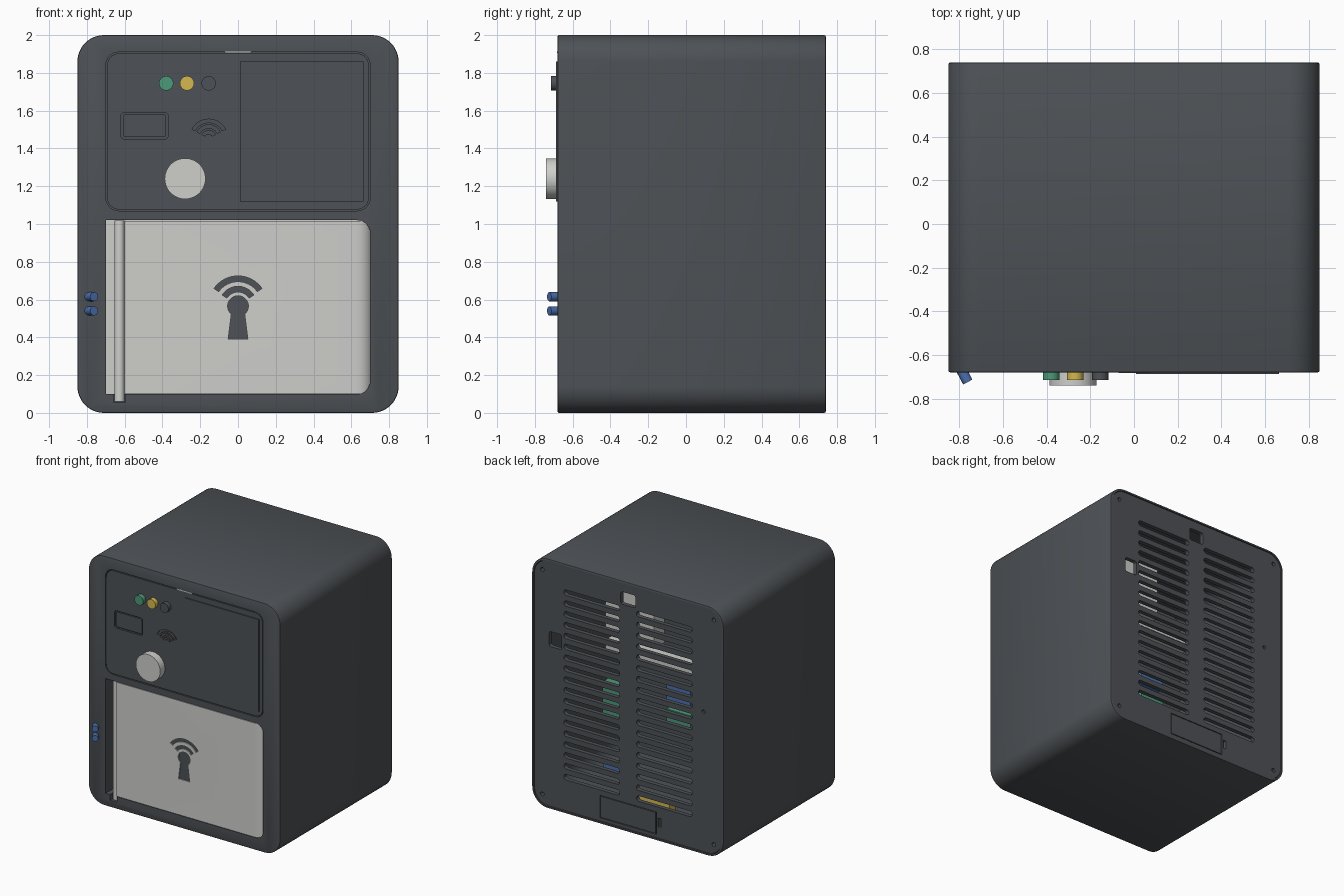
import bpy, bmesh
from math import sin, cos, pi, radians
from mathutils import Matrix

cube = bpy.data.objects.get("Cube")
if cube:
    bpy.data.objects.remove(cube, do_unlink=True)


def material(name, rgb):
    m = bpy.data.materials.new(name)
    m.use_nodes = True
    m.diffuse_color = (*rgb, 1)
    m.node_tree.nodes["Principled BSDF"].inputs["Base Color"].default_value = (*rgb, 1)
    return m


DARK = material("charcoal", (0.075, 0.083, 0.092))
LIGHT = material("pale grey", (0.62, 0.62, 0.6))
GREEN = material("green", (0.075, 0.32, 0.19))
YELLOW = material("yellow", (0.66, 0.48, 0.08))
BLUE = material("blue", (0.07, 0.16, 0.43))


# ---- outlines in the x-z plane ----
def arc(cx, cz, r, a0, a1, n=8):
    angles = [radians(a0 + (a1 - a0) * i / n) for i in range(n + 1)]
    return [(cx + r * cos(a), cz + r * sin(a)) for a in angles]


def rect(x0, x1, z0, z1):
    return [(x0, z0), (x1, z0), (x1, z1), (x0, z1)]


def rounded(x0, x1, z0, z1, r, n=8):
    return (arc(x1 - r, z0 + r, r, -90, 0, n) + arc(x1 - r, z1 - r, r, 0, 90, n)
            + arc(x0 + r, z1 - r, r, 90, 180, n) + arc(x0 + r, z0 + r, r, 180, 270, n))


def circle(cx, cz, r, n=32):
    return arc(cx, cz, r, 0, 360, n)[:-1]


def band(cx, cz, r0, r1, spread):
    return arc(cx, cz, r1, 90 - spread, 90 + spread, 16) + arc(cx, cz, r0, 90 + spread, 90 - spread, 16)


# ---- solids ----
def prism(name, outlines, y0, y1, mat=DARK, upright=False):
    """Extrude outlines along y, or along z when upright (outlines are then x-y)."""
    bm = bmesh.new()
    for pts in outlines:
        if upright:
            rings = [[bm.verts.new((p, q, h)) for p, q in pts] for h in (y0, y1)]
        else:
            rings = [[bm.verts.new((p, h, q)) for p, q in pts] for h in (y0, y1)]
        a, b = rings
        bm.faces.new(a)
        bm.faces.new(b[::-1])
        for i in range(len(a)):
            j = (i + 1) % len(a)
            bm.faces.new((a[j], a[i], b[i], b[j]))
    bmesh.ops.recalc_face_normals(bm, faces=bm.faces)
    me = bpy.data.meshes.new(name)
    bm.to_mesh(me)
    bm.free()
    me.materials.append(mat)
    ob = bpy.data.objects.new(name, me)
    bpy.context.collection.objects.link(ob)
    return ob


def apply_modifiers(ob):
    dg = bpy.context.evaluated_depsgraph_get()
    me = bpy.data.meshes.new_from_object(ob.evaluated_get(dg))
    ob.modifiers.clear()
    ob.data = me


def soften(ob, width):
    mod = ob.modifiers.new("edge", "BEVEL")
    mod.width, mod.segments = width, 2
    mod.limit_method, mod.angle_limit = "ANGLE", radians(50)
    apply_modifiers(ob)


def cut(ob, outlines, y0, y1):
    cutter = prism("cutter", outlines, y0, y1, ob.data.materials[0])
    cutter.hide_render = True
    mod = ob.modifiers.new("cut", "BOOLEAN")
    mod.operation, mod.solver, mod.object = "DIFFERENCE", "EXACT", cutter
    apply_modifiers(ob)
    bpy.data.objects.remove(cutter, do_unlink=True)


FRONT, BACK = -0.68, 0.74

# Case: hollow rounded box, open at the back
case = prism("case", [rounded(-0.85, 0.85, 0, 2, 0.14, 12)], FRONT, BACK)
soften(case, 0.008)
cut(case, [rounded(-0.833, 0.833, 0.017, 1.983, 0.123, 12)], -0.45, 0.8)
cut(case, [rounded(-0.7, 0.7, 1.07, 1.91, 0.07)], -0.8, -0.65)
door_hole = ([(-0.7, 1.02), (-0.7, 0.1)] + arc(0.63, 0.17, 0.07, -90, 0)
             + arc(0.63, 0.95, 0.07, 0, 90))
cut(case, [door_hole], -0.8, -0.55)
cut(case, [rect(-0.66, -0.596, 0.055, 0.2)], -0.8, -0.59)

# Control panel with display recess and engraved wave symbol
panel = prism("control_panel", [rounded(-0.693, 0.693, 1.077, 1.903, 0.064)], FRONT, -0.64)
waves = [band(-0.155, 1.455, r - 0.018, r, 62) for r in (0.1, 0.07, 0.04)]
cut(panel, [rounded(-0.62, -0.37, 1.45, 1.59, 0.018, 4)] + waves, -0.8, -0.665)
prism("display", [rounded(-0.61, -0.38, 1.46, 1.58, 0.012, 4)], -0.676, -0.66)
prism("raised_cover", [rect(0.01, 0.665, 1.12, 1.86)], -0.688, -0.67)
prism("top_latch", [rect(-0.07, 0.07, 1.904, 1.912)], -0.682, -0.65, LIGHT)

# Indicator buttons and knob
for name, x, mat in (("green", -0.38, GREEN), ("yellow", -0.27, YELLOW), ("dark", -0.155, DARK)):
    prism(name + "_indicator", [circle(x, 1.745, 0.038)], -0.715, -0.66, mat)
prism("knob", [circle(-0.28, 1.24, 0.108, 48)], BACK * -1, -0.66, LIGHT)

# Tilted blue sensor pairs beside the door
for z in (0.54, 0.615):
    lamp = prism("blue_sensor", [circle(0, 0, 0.024, 20)], -0.05, 0.03, BLUE)
    lamp.data.transform(Matrix.Translation((-0.785, FRONT, z)) @ Matrix.Rotation(radians(28), 4, "Z"))

# Door with curved finger grip, hinge pin and pocket floor
door_plan = ([(-0.6, -0.57), (-0.6, FRONT), (0.62, FRONT)]
             + [(0.62 + 0.09 * sin(a), FRONT + 0.07 * (1 - cos(a)))
                for a in [radians(18 + 12 * i) for i in range(5)]]
             + [(0.705, -0.57)])
door = prism("door", [door_plan], 0.103, 1.017, LIGHT, upright=True)
keyhole = arc(0, 0.565, 0.055, -50, 230, 24) + [(-0.052, 0.39), (0.052, 0.39)]
symbol = [keyhole, band(0, 0.57, 0.07, 0.1, 57), band(0, 0.57, 0.125, 0.155, 55)]
cut(door, symbol, -0.8, -0.665)
prism("keyhole_inlay", symbol, -0.672, -0.66)
prism("door_pocket_floor", [rect(-0.7, 0.69, 0.1, 1.02)], -0.57, -0.54, LIGHT)
prism("hinge_pin", [circle(-0.628, -0.64, 0.027, 20)], 0.06, 1.018, LIGHT, upright=True)

# Back panel: vent slots, ports, screw holes and hatch
back = prism("back_panel", [rounded(-0.83, 0.83, 0.02, 1.98, 0.12, 12)], 0.7, 0.734)
slots = []
for i in range(18):
    z = 0.29 + 0.087 * i
    for x0 in (-0.57, 0.075):
        slots.append(rounded(x0, x0 + 0.495, z - 0.022, z + 0.022, 0.0215, 4))
cut(back, slots, 0.6, 0.8)
ports = [rounded(-0.065, 0.065, 1.81, 1.91, 0.015, 3), rounded(0.59, 0.7, 1.3, 1.42, 0.015, 3),
         rect(-0.29, -0.265, 0.11, 0.18), circle(-0.67, 1.14, 0.014, 12)]
ports += [circle(x, z, 0.016, 16) for x in (-0.76, 0.76) for z in (0.1, 1.9)]
cut(back, ports, 0.6, 0.8)
cut(back, [rect(-0.25, 0.25, 0.045, 0.225)], 0.715, 0.8)
prism("back_hatch", [rect(-0.244, 0.244, 0.051, 0.219)], 0.71, 0.734)

# Inner parts seen through the vents
prism("lock_module", [rect(0.05, 0.48, 1.3, 1.72)], 0.2, 0.335, LIGHT)
prism("inner_shelf", [rect(-0.3, 0.48, 1.18, 1.26)], 0.2, 0.335, LIGHT)
prism("blue_board", [rect(-0.15, 0.06, 0.83, 0.95)], 0.1, 0.16, BLUE)
prism("green_board", [rect(-0.15, 0.06, 0.63, 0.75)], 0.1, 0.16, GREEN)
prism("green_relay", [rect(0.42, 0.6, 0.56, 0.84)], 0.1, 0.2, GREEN)
prism("blue_block", [rect(0.35, 0.52, 0.17, 0.25)], 0.24, 0.3, BLUE)
prism("yellow_cell", [rect(-0.3, 0, 0.18, 0.27)], 0.56, 0.64, YELLOW)

# Smooth the curved sides, keep edges sharp
bpy.ops.object.select_all(action="DESELECT")
for ob in bpy.context.collection.objects:
    if ob.type == "MESH" and ob.data.materials:
        ob.select_set(True)
        bpy.context.view_layer.objects.active = ob
bpy.ops.object.shade_smooth_by_angle(angle=radians(30))
